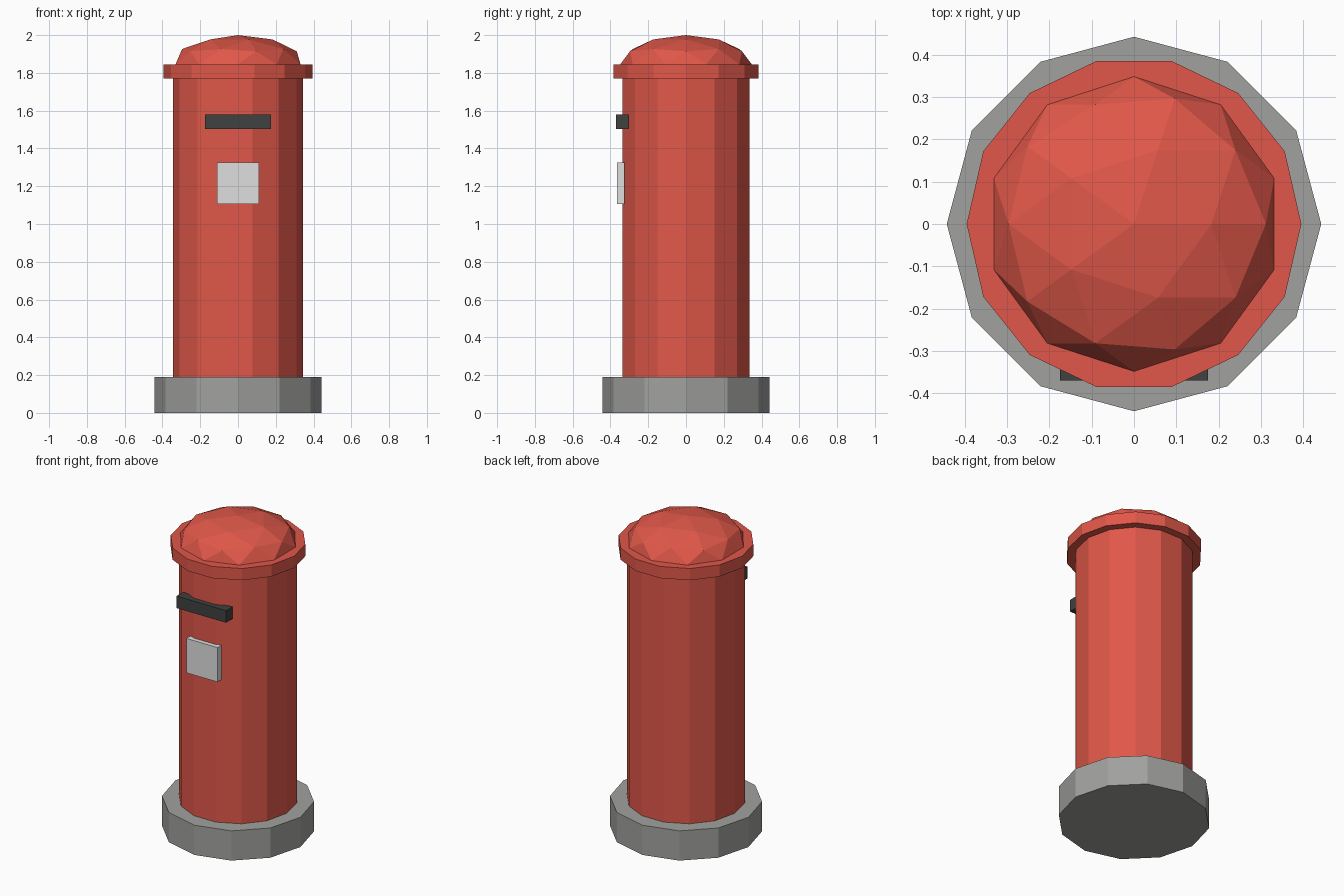
import bpy, bmesh
from math import cos, sin, tau

cube = bpy.data.objects.get("Cube")
if cube:
    bpy.data.objects.remove(cube, do_unlink=True)


def material(name, rgb):
    m = bpy.data.materials.new(name)
    m.use_nodes = True
    m.diffuse_color = (*rgb, 1)
    m.node_tree.nodes["Principled BSDF"].inputs["Base Color"].default_value = (*rgb, 1)
    return m


red = material("pillar_red", (0.75, 0.097, 0.067))
grey = material("stone_grey", (0.355, 0.36, 0.345))
dark = material("slot_dark", (0.05, 0.053, 0.053))
white = material("plate_white", (0.74, 0.74, 0.74))


def finish(name, bm, mat):
    bmesh.ops.recalc_face_normals(bm, faces=bm.faces)
    mesh = bpy.data.meshes.new(name)
    bm.to_mesh(mesh)
    bm.free()
    mesh.materials.append(mat)
    obj = bpy.data.objects.new(name, mesh)
    bpy.context.collection.objects.link(obj)
    return obj


def prism(name, sides, radius, z0, z1, mat):
    """Upright prism with a corner on the +x axis."""
    bm = bmesh.new()
    ring = [bm.verts.new((radius * cos(tau * i / sides), radius * sin(tau * i / sides), z0))
            for i in range(sides)]
    base = bm.faces.new(ring)
    top = bmesh.ops.extrude_face_region(bm, geom=[base], use_keep_orig=True)
    for v in top["geom"]:
        if isinstance(v, bmesh.types.BMVert):
            v.co.z = z1
    return finish(name, bm, mat)


def box(name, low, high, mat):
    bm = bmesh.new()
    bmesh.ops.create_cube(bm, size=1)
    for v in bm.verts:
        v.co = [a + (c + 0.5) * (b - a) for a, b, c in zip(low, high, v.co)]
    return finish(name, bm, mat)


# Stone plinth, pillar and overhanging rim
prism("plinth", 12, 0.442, 0, 0.19, grey)
prism("pillar_body", 14, 0.345, 0.19, 1.77, red)
prism("cap_rim", 14, 0.395, 1.77, 1.845, red)

# Faceted dome: upper half of a flattened icosphere
bm = bmesh.new()
bmesh.ops.create_icosphere(bm, subdivisions=2, radius=1)
bmesh.ops.delete(bm, geom=[v for v in bm.verts if v.co.z < -0.01], context="VERTS")
for v in bm.verts:
    v.co = (v.co.x * 0.348, v.co.y * 0.348, 1.845 + v.co.z * 0.155)
finish("cap_dome", bm, red)

# Letter slot and notice plate on the front
box("letter_slot", (-0.175, -0.37, 1.503), (0.175, -0.305, 1.58), dark)
box("notice_plate", (-0.11, -0.365, 1.105), (0.11, -0.325, 1.325), white)
